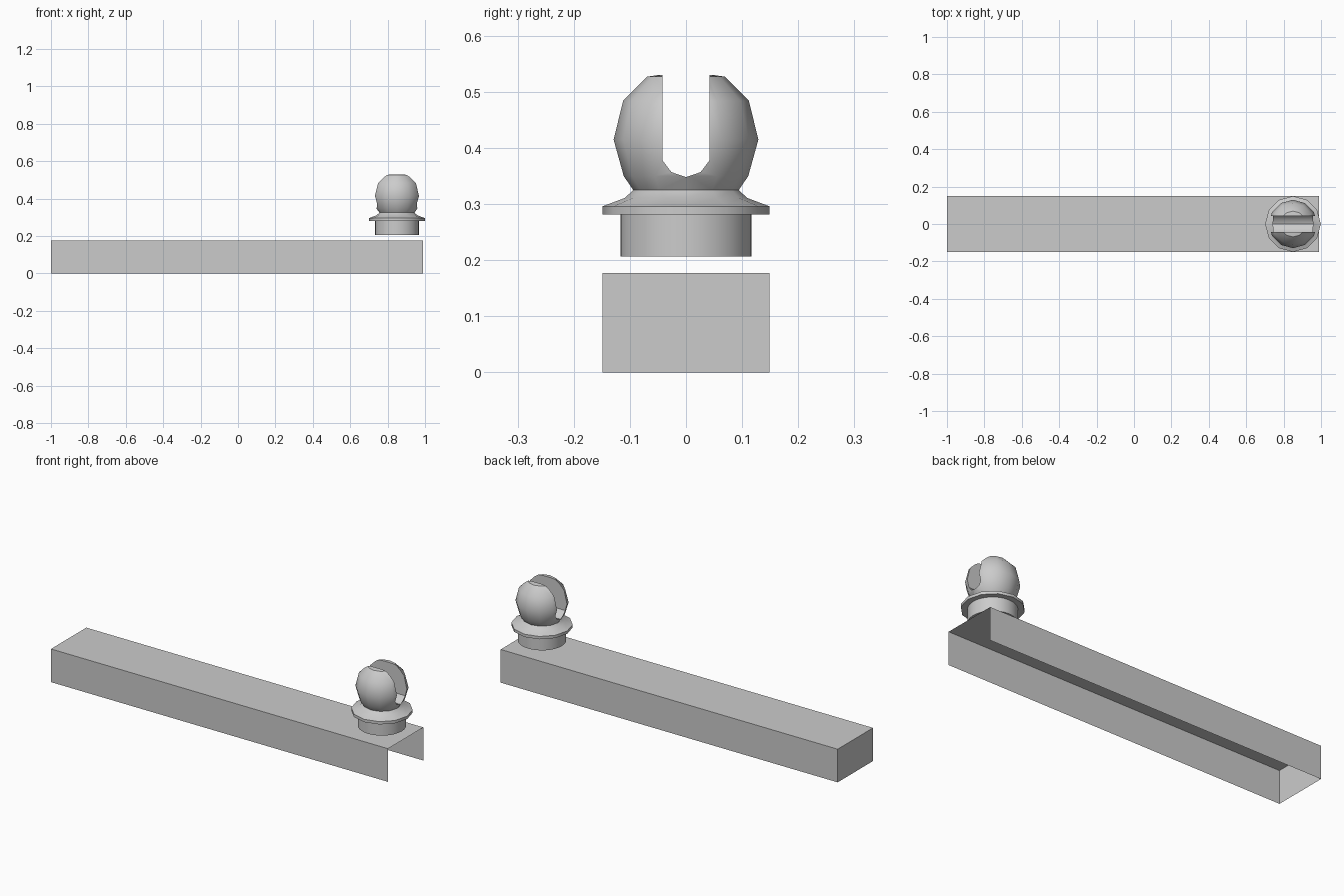
import bpy, bmesh, math

if "Cube" in bpy.data.objects:
    bpy.data.objects.remove(bpy.data.objects["Cube"])

CX = 0.85  # mount axis position along x


def make_object(name, bm):
    bmesh.ops.recalc_face_normals(bm, faces=bm.faces)
    mesh = bpy.data.meshes.new(name)
    bm.to_mesh(mesh)
    bm.free()
    ob = bpy.data.objects.new(name, mesh)
    bpy.context.collection.objects.link(ob)
    return ob


def activate(ob):
    bpy.ops.object.select_all(action='DESELECT')
    ob.select_set(True)
    bpy.context.view_layer.objects.active = ob


def lathe(name, profile, sides):
    """Revolve (radius, z) points about the mount axis."""
    bm = bmesh.new()
    verts = [bm.verts.new((r, 0, z)) for r, z in profile]
    edges = [bm.edges.new(p) for p in zip(verts, verts[1:])]
    bmesh.ops.spin(bm, geom=verts + edges, cent=(0, 0, 0), axis=(0, 0, 1),
                   angle=math.tau, steps=sides)
    bmesh.ops.remove_doubles(bm, verts=bm.verts, dist=1e-5)
    ob = make_object(name, bm)
    ob.location.x = CX
    return ob


# Sheet channel: open underneath and at the +x end
bm = bmesh.new()
bmesh.ops.create_cube(bm, size=1)
bmesh.ops.delete(bm, geom=[f for f in bm.faces
                           if f.normal.z < -0.5 or f.normal.x > 0.5],
                 context='FACES_ONLY')
for v in bm.verts:
    v.co = (v.co.x * 1.99 - 0.005, v.co.y * 0.298, (v.co.z + 0.5) * 0.177)
make_object("channel", bm)

# Round plug under the flange
plug = lathe("plug", [(0, 0.207), (0.117, 0.207), (0.117, 0.281), (0, 0.281)], 32)

# Flange and ball as one revolved body
ball = lathe("slotted_ball", [
    (0, 0.281), (0.149, 0.281), (0.149, 0.296), (0.109, 0.311), (0.094, 0.325),
    (0.111, 0.350), (0.129, 0.415), (0.112, 0.484), (0.069, 0.527), (0.05, 0.53),
    (0, 0.53)], 12)

# Round-bottomed slot running along x
slot = [(-0.042, 0.6), (-0.042, 0.378), (-0.026, 0.357), (0, 0.348),
        (0.026, 0.357), (0.042, 0.378), (0.042, 0.6)]
bm = bmesh.new()
face = bm.faces.new([bm.verts.new((CX - 0.3, y, z)) for y, z in slot])
ext = bmesh.ops.extrude_face_region(bm, geom=[face])
bmesh.ops.translate(bm, vec=(0.6, 0, 0),
                    verts=[g for g in ext["geom"] if isinstance(g, bmesh.types.BMVert)])
cutter = make_object("slot_cutter", bm)
cutter.hide_render = True

bpy.context.view_layer.update()
activate(ball)
mod = ball.modifiers.new("slot", 'BOOLEAN')
mod.operation = 'DIFFERENCE'
mod.solver = 'EXACT'
mod.object = cutter
bpy.ops.object.modifier_apply(modifier=mod.name)
bpy.data.objects.remove(cutter)

for ob in (plug, ball):
    activate(ob)
    bpy.ops.object.shade_smooth_by_angle(angle=math.radians(35))
